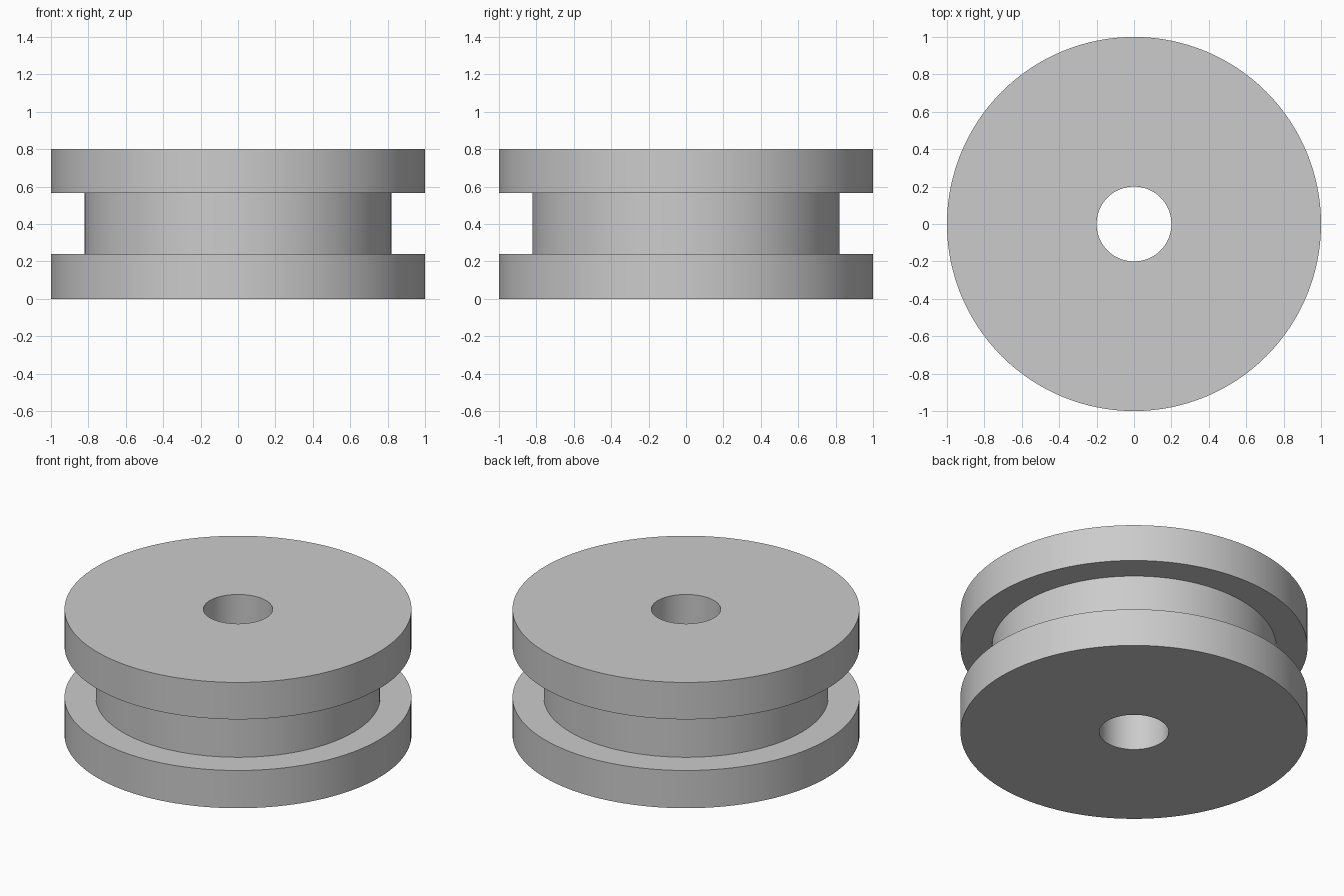
import bpy
import bmesh
import math

SEGMENTS = 128
HEIGHT = 0.8
RIM, DRUM, BORE = 1.0, 0.82, 0.2
GROOVE_LOW, GROOVE_HIGH = 0.24, 0.565

cube = bpy.data.objects.get("Cube")
if cube:
    bpy.data.objects.remove(cube, do_unlink=True)

# Plain grey for the whole wheel
grey = bpy.data.materials.new("plain grey")
grey.use_nodes = True
colour = (0.6, 0.6, 0.6, 1.0)
grey.diffuse_color = colour
grey.node_tree.nodes["Principled BSDF"].inputs["Base Color"].default_value = colour

# Cross-section: bore, lower flange, groove, upper flange
profile = [
    (BORE, 0), (RIM, 0), (RIM, GROOVE_LOW), (DRUM, GROOVE_LOW),
    (DRUM, GROOVE_HIGH), (RIM, GROOVE_HIGH), (RIM, HEIGHT), (BORE, HEIGHT),
]

# Turn the closed cross-section around the axle
bm = bmesh.new()
verts = [bm.verts.new((r, 0, z)) for r, z in profile]
edges = [bm.edges.new((v, verts[(i + 1) % len(verts)])) for i, v in enumerate(verts)]
bmesh.ops.spin(bm, geom=verts + edges, cent=(0, 0, 0), axis=(0, 0, 1),
               angle=math.tau, steps=SEGMENTS, use_merge=True)
bmesh.ops.remove_doubles(bm, verts=bm.verts, dist=0.0001)
bmesh.ops.recalc_face_normals(bm, faces=bm.faces)

mesh = bpy.data.meshes.new("grooved_wheel")
bm.to_mesh(mesh)
bm.free()
mesh.materials.append(grey)
wheel = bpy.data.objects.new("grooved_wheel", mesh)
bpy.context.collection.objects.link(wheel)

# Smooth round walls with crisp rims
bpy.ops.object.select_all(action="DESELECT")
wheel.select_set(True)
bpy.context.view_layer.objects.active = wheel
bpy.ops.object.shade_smooth_by_angle(angle=math.radians(30))
